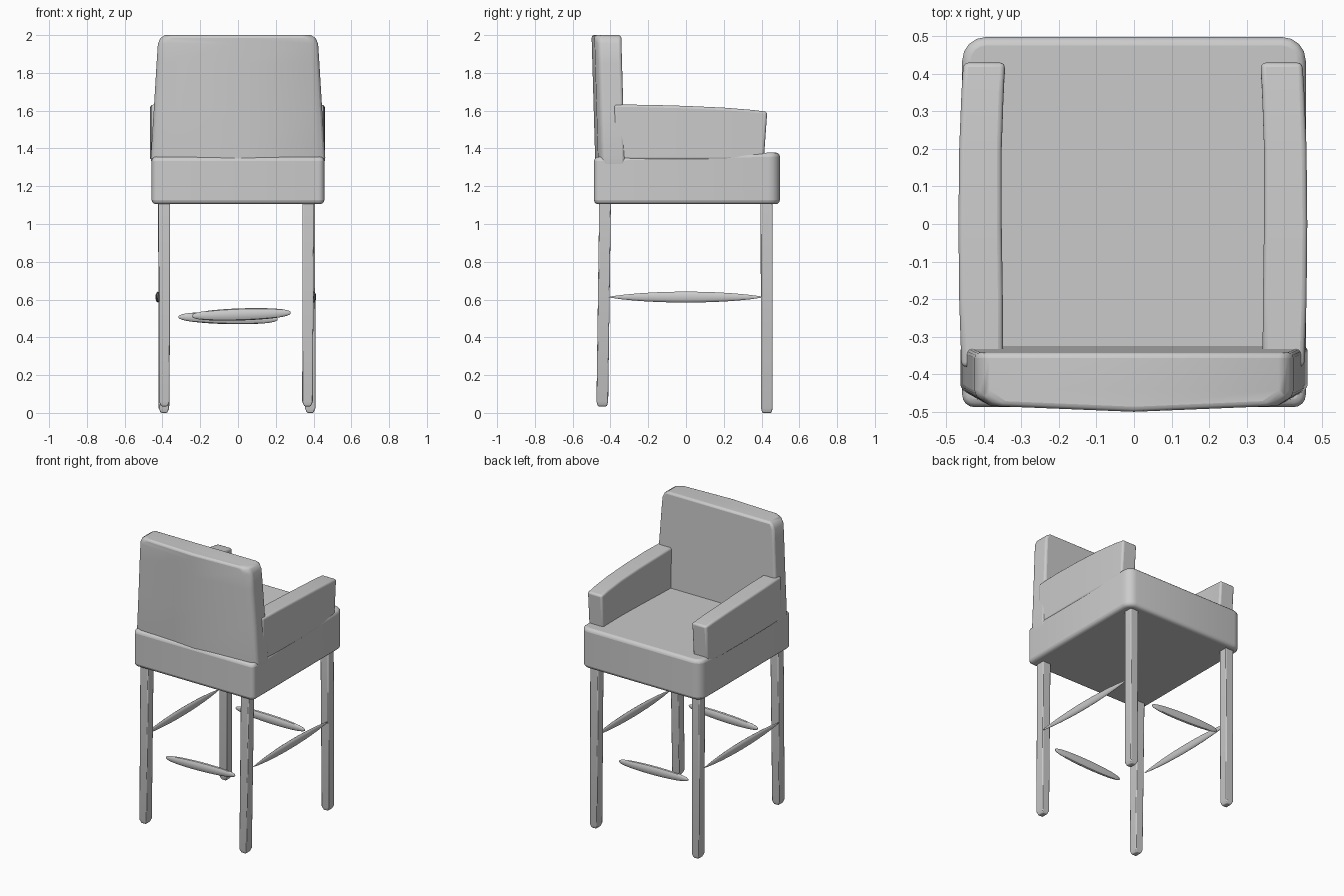
import bpy, bmesh, math
from mathutils import Vector

if "Cube" in bpy.data.objects:
    bpy.data.objects.remove(bpy.data.objects["Cube"])


def loft(name, rings, bevel=0.0, segments=3):
    """Skin a list of equal-length point rings, cap the ends, round the edges."""
    bm = bmesh.new()
    rows = [[bm.verts.new(p) for p in ring] for ring in rings]
    n = len(rows[0])
    for a, b in zip(rows, rows[1:]):
        for i in range(n):
            j = (i + 1) % n
            bm.faces.new((a[i], a[j], b[j], b[i]))
    bm.faces.new(rows[0])
    bm.faces.new(rows[-1])
    bmesh.ops.recalc_face_normals(bm, faces=bm.faces)
    mesh = bpy.data.meshes.new(name)
    bm.to_mesh(mesh)
    bm.free()
    ob = bpy.data.objects.new(name, mesh)
    bpy.context.collection.objects.link(ob)
    if bevel:
        mod = ob.modifiers.new("round_edges", 'BEVEL')
        mod.width, mod.segments = bevel, segments
        mod.limit_method, mod.angle_limit = 'ANGLE', math.radians(40)
    bpy.ops.object.select_all(action='DESELECT')
    ob.select_set(True)
    bpy.context.view_layer.objects.active = ob
    bpy.ops.object.shade_smooth_by_angle(angle=math.radians(35))
    return ob


def rect(x0, x1, y0, y1, z):
    return [(x0, y0, z), (x1, y0, z), (x1, y1, z), (x0, y1, z)]


# Seat cushion: rounded-corner plan, top rising slightly towards +y
def seat_ring(z, rise=0.0):
    pts = []
    for cx, cy, r, start in ((0.395, 0.435, 0.062, 0), (-0.395, 0.435, 0.062, 90),
                             (-0.425, -0.455, 0.032, 180), (0.425, -0.455, 0.032, 270)):
        for k in range(5):
            a = math.radians(start + k * 22.5)
            y = cy + r * math.sin(a)
            pts.append((cx + r * math.cos(a), y, z + rise * (y + 0.5)))
    return pts


loft("seat", [seat_ring(1.105), seat_ring(1.355, 0.024)], 0.022)

# Backrest: chamfered plan swept upwards, narrowing and leaning back
back_plan = [(-1, 0), (-1, -0.115), (-0.9, -0.142), (0, -0.157),
             (0.9, -0.142), (1, -0.115), (1, 0)]
back_levels = [(1.275, 0.45), (1.35, 0.462), (1.6, 0.446), (1.85, 0.431),
               (1.955, 0.424), (1.985, 0.41), (2.0, 0.385)]
loft("backrest",
     [[(u * w, y - 0.322 - 0.021 * (z - 1.275) / 0.725, z) for u, y in back_plan]
      for z, w in back_levels], 0.014)

# Armrests: (y at top, y at bottom, inner x, outer x, top z)
arm_sections = [(-0.38, -0.38, 0.345, 0.456, 1.632), (-0.2, -0.2, 0.346, 0.462, 1.631),
                (0.0, 0.0, 0.349, 0.464, 1.625), (0.2, 0.2, 0.349, 0.462, 1.616),
                (0.35, 0.34, 0.344, 0.456, 1.604), (0.43, 0.412, 0.340, 0.451, 1.594)]
for side, s, shift in (("left", -1, -0.003), ("right", 1, -0.003)):
    rings = []
    for yt, yb, xi, xo, zt in arm_sections:
        a, b = s * xi + shift, s * xo + shift
        rings.append([(a, yb, 1.34), (b, yb, 1.34), (b, yt, zt), (a, yt, zt)])
    loft(side + "_armrest", rings, 0.013)

# Legs: square posts with a short tapered foot
legs = [("back_left_leg", -0.39, -0.428, -0.39, -0.443, 0.035),
        ("back_right_leg", 0.372, -0.428, 0.368, -0.443, 0.035),
        ("front_left_leg", -0.392, 0.426, -0.392, 0.428, 0.0),
        ("front_right_leg", 0.377, 0.426, 0.382, 0.428, 0.0)]
for name, xt, yt, xb, yb, z0 in legs:
    h = 0.031
    loft(name, [rect(xb - 0.017, xb + 0.017, yb - 0.024, yb + 0.024, z0),
                rect(xb - 0.028, xb + 0.028, yb - h, yb + h, z0 + 0.025),
                rect(xt - h, xt + h, yt - h, yt + h, 1.15)], 0.005, 2)


# Stretchers: flat lens-shaped bars; power sets how blunt the ends are
def stretcher(name, start, end, thick, height, power):
    p, q = Vector(start), Vector(end)
    side = (q - p).cross(Vector((0, 0, 1))).normalized()
    rings = []
    for i in range(17):
        t = -0.995 * math.cos(math.pi * i / 16)
        r = (1 - t * t) ** power
        c = p.lerp(q, (t + 1) / 2)
        rings.append([c + side * (thick * r * math.cos(a)) + Vector((0, 0, height * r * math.sin(a)))
                      for a in (math.tau * k / 12 for k in range(12))])
    loft(name, rings)


stretcher("left_stretcher", (-0.424, -0.41, 0.613), (-0.424, 0.41, 0.613), 0.013, 0.029, 0.8)
stretcher("right_stretcher", (0.401, -0.41, 0.613), (0.401, 0.41, 0.613), 0.013, 0.029, 0.8)
stretcher("back_stretcher", (-0.245, -0.43, 0.513), (0.28, -0.43, 0.53), 0.016, 0.032, 0.4)
stretcher("front_stretcher", (-0.315, 0.425, 0.508), (0.21, 0.425, 0.496), 0.016, 0.032, 0.4)
